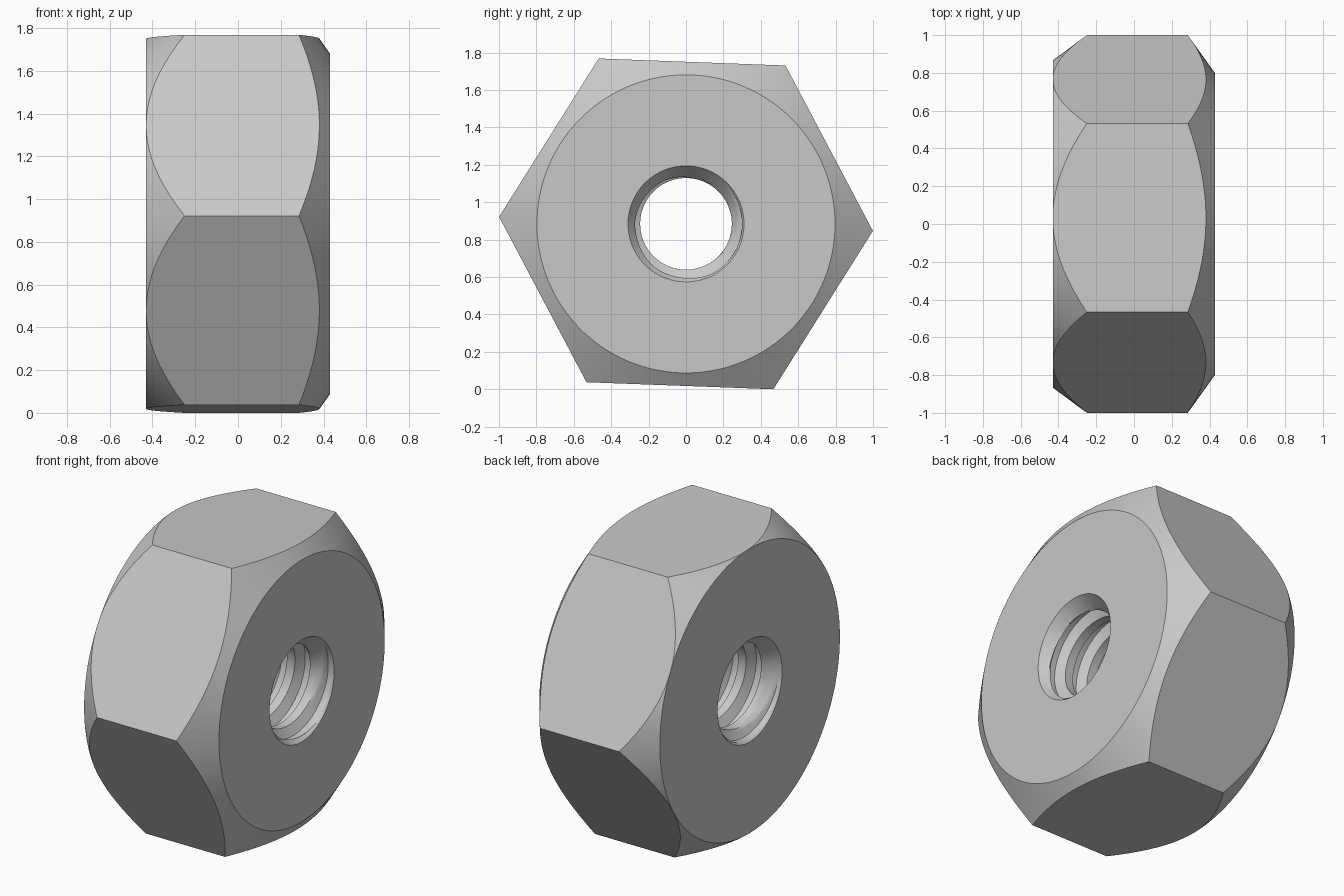
import bpy
import bmesh
import math
from mathutils import Matrix

cube = bpy.data.objects.get("Cube")
if cube:
    bpy.data.objects.remove(cube, do_unlink=True)

STEPS = 120                    # divisions around the axis, a multiple of six
HALF = 0.43                    # half thickness
APOTHEM = math.cos(math.pi / 6)
TURN = math.radians(-2.15)     # roll of the hexagon about the axis
MOUTH, CREST, ROOT = 0.31, 0.245, 0.3
PITCH = 0.155
BEVEL = 0.75                   # radius lost per unit depth in the hole mouths


def outer_ring(angle):
    """Outline (x, radius) of the nut at one angle, from mouth to mouth."""
    flat = angle % (math.pi / 3) - math.pi / 6
    radius = APOTHEM / math.cos(flat)
    right_x = HALF - (radius - 0.797) / 1.4
    left_x = -HALF + (radius - APOTHEM) / 0.744
    return [(HALF, MOUTH), (HALF, 0.797), (right_x, radius),
            (left_x, radius), (-HALF, APOTHEM), (-HALF, MOUTH)]


def thread_steps(parts=4):
    """Fractions of a pitch with their thread radius."""
    corners = [(0, CREST), (0.35, CREST), (0.55, ROOT), (0.8, ROOT), (1, CREST)]
    steps = []
    for (f0, r0), (f1, r1) in zip(corners, corners[1:]):
        for i in range(parts):
            t = i / parts
            steps.append((f0 + (f1 - f0) * t, r0 + (r1 - r0) * t))
    return steps


THREAD = thread_steps()
TURNS = math.ceil(HALF / PITCH) + 1


def bore_line(angle):
    """Threaded wall (x, radius) at one angle, opened out at both mouths."""
    line = []
    for turn in range(-TURNS, TURNS):
        for frac, radius in THREAD:
            x = PITCH * (turn + frac + angle / math.tau)
            x = max(-HALF, min(HALF, x))
            line.append((x, max(radius, MOUTH - BEVEL * (HALF - abs(x)))))
    return line


def add_sweep(bm, outline):
    """Skin an outline that changes with the angle about the x axis."""
    rows = []
    for i in range(STEPS + 1):
        angle = math.tau * i / STEPS
        rows.append([bm.verts.new((x, r * math.cos(angle), r * math.sin(angle)))
                     for x, r in outline(angle)])
    for a, b in zip(rows, rows[1:]):
        for j in range(len(a) - 1):
            bm.faces.new((a[j], a[j + 1], b[j + 1], b[j]))


# Chamfered hexagonal body and threaded bore, welded at the hole mouths
bm = bmesh.new()
add_sweep(bm, outer_ring)
add_sweep(bm, bore_line)
bmesh.ops.remove_doubles(bm, verts=bm.verts, dist=0.0002)
bmesh.ops.recalc_face_normals(bm, faces=bm.faces)
bm.transform(Matrix.Rotation(TURN, 4, "X"))
lowest = min(v.co.z for v in bm.verts)
bm.transform(Matrix.Translation((0, 0, -lowest)))

mesh = bpy.data.meshes.new("hex_nut")
bm.to_mesh(mesh)
bm.free()
nut = bpy.data.objects.new("hex_nut", mesh)
bpy.context.collection.objects.link(nut)

# Plain grey metal
grey = bpy.data.materials.new("grey_metal")
grey.use_nodes = True
colour = (0.58, 0.58, 0.58, 1)
grey.diffuse_color = colour
grey.node_tree.nodes["Principled BSDF"].inputs["Base Color"].default_value = colour
mesh.materials.append(grey)

# Smooth cones and threads, sharp edges
bpy.ops.object.select_all(action="DESELECT")
nut.select_set(True)
bpy.context.view_layer.objects.active = nut
bpy.ops.object.shade_smooth_by_angle(angle=math.radians(20))
